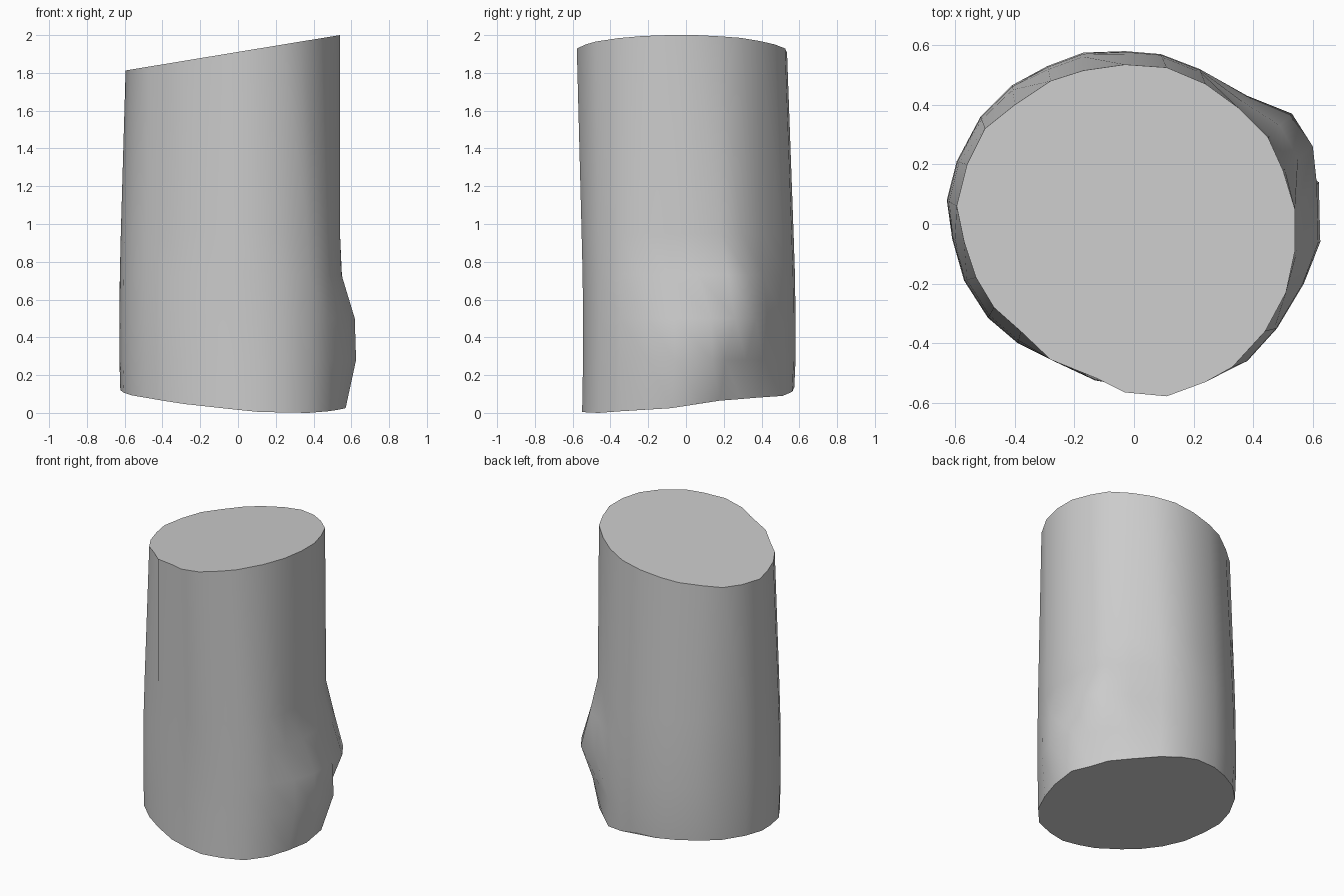
import bpy, bmesh, math

if "Cube" in bpy.data.objects:
    bpy.data.objects.remove(bpy.data.objects["Cube"])

# Cross-section outlines, clockwise from the left side (x, y)
TOP = [(-.595, .06), (-.56, .20), (-.50, .32), (-.40, .40), (-.28, .48), (-.17, .515), (-.03, .535),
       (.11, .525), (.24, .47), (.35, .39), (.45, .29), (.50, .18), (.54, .05), (.54, -.09),
       (.51, -.23), (.44, -.36), (.33, -.48), (.24, -.53), (.11, -.578), (-.03, -.565),
       (-.12, -.52), (-.28, -.455), (-.38, -.36), (-.47, -.28), (-.53, -.18), (-.57, -.06)]
LOW = [(-.628, .08), (-.595, .21), (-.515, .36), (-.41, .465), (-.29, .53), (-.17, .575), (-.03, .58),
       (.09, .57), (.22, .52), (.38, .43), (.53, .37), (.60, .26), (.62, .14), (.625, -.06),
       (.57, -.20), (.48, -.35), (.38, -.46), (.24, -.52), (.11, -.545), (-.01, -.54),
       (-.13, -.525), (-.28, -.455), (-.39, -.40), (-.49, -.315), (-.57, -.19), (-.61, -.05)]
N = len(TOP)

# Ring heights, and how far each ring leans toward the low outline
HEIGHTS = [None, .28, .50, .73, .95, None]
PLAIN = [.85, 1, 1, .93, .77, 0]
KNOT = [0, .35, 1, .5, .06, 0]
FLANK = [.35, 1, .92, .1, 0, 0]

# Uneven bottom edge: column -> height
BASE = [(0, .12), (3, .14), (6, .135), (8, .09), (11, .065), (12, .05), (13, .025),
        (16, 0), (18, .005), (20, .03), (23, .08), (26, .12)]


def base_z(i):
    for (a, za), (b, zb) in zip(BASE, BASE[1:]):
        if a <= i <= b:
            return za + (zb - za) * (i - a) / (b - a)


def weights(i):
    return KNOT if 9 <= i <= 11 else FLANK if 12 <= i <= 14 else PLAIN


bm = bmesh.new()
rings = []
for r, h in enumerate(HEIGHTS):
    ring = []
    for i in range(N):
        w = weights(i)[r]
        x = TOP[i][0] + (LOW[i][0] - TOP[i][0]) * w
        y = TOP[i][1] + (LOW[i][1] - TOP[i][1]) * w
        z = h
        if r == 0:
            z = base_z(i)
        elif h is None:
            z = 1.911 + .165 * x      # slanted saw cut
        ring.append(bm.verts.new((x, y, z)))
    rings.append(ring)

# Bark sides
for a, b in zip(rings, rings[1:]):
    for i in range(N):
        j = (i + 1) % N
        bm.faces.new((a[i], a[j], b[j], b[i]))
# Cut ends
bm.faces.new(rings[0])
bm.faces.new(rings[-1])
bmesh.ops.recalc_face_normals(bm, faces=bm.faces)

mesh = bpy.data.meshes.new("log_trunk")
bm.to_mesh(mesh)
bm.free()
log = bpy.data.objects.new("log_trunk", mesh)
bpy.context.collection.objects.link(log)
bpy.context.view_layer.objects.active = log
log.select_set(True)
bpy.ops.object.shade_smooth_by_angle(angle=math.radians(45))
